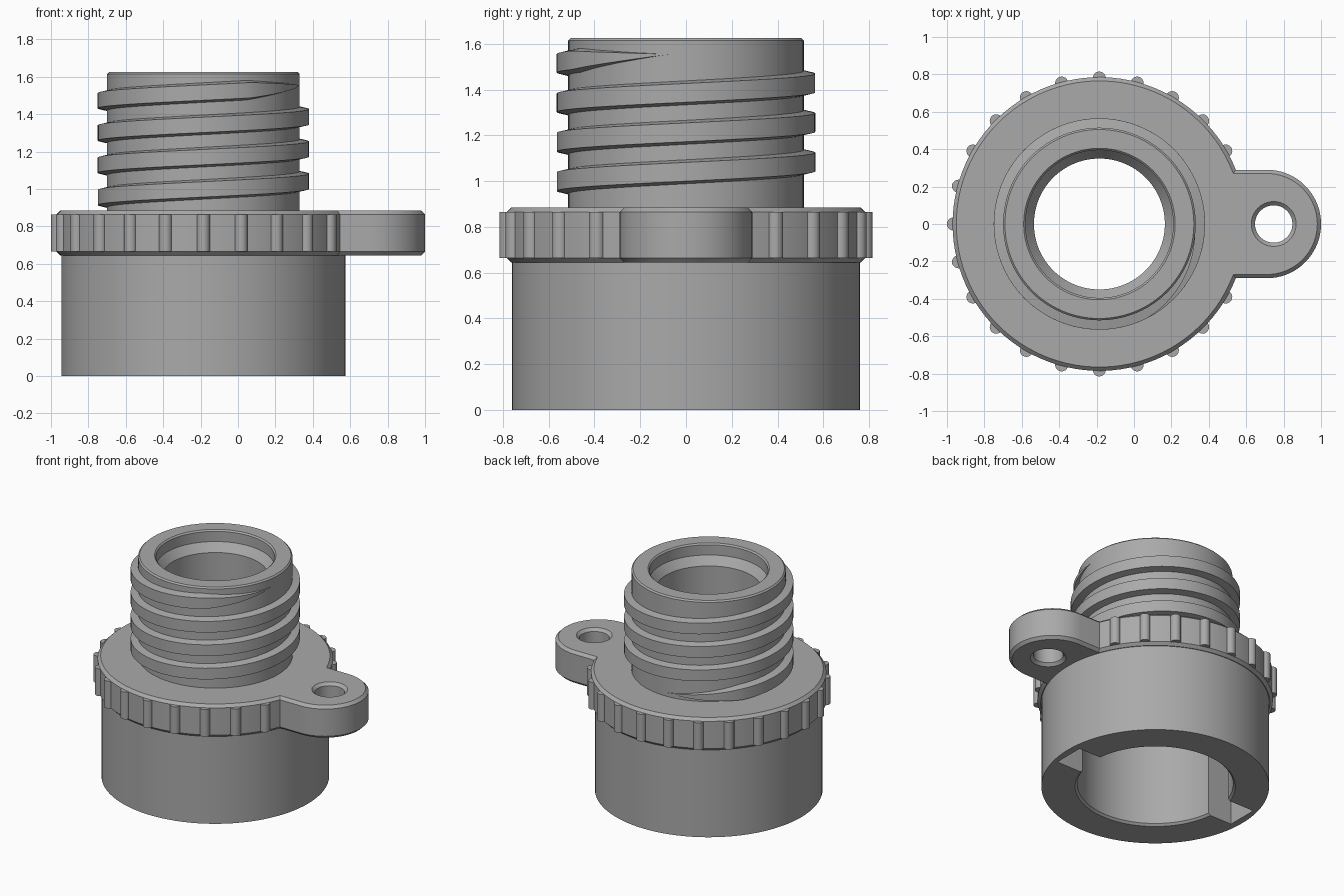
import bpy, bmesh, math
from mathutils import Matrix

if "Cube" in bpy.data.objects:
    bpy.data.objects.remove(bpy.data.objects["Cube"])

CX = -0.185          # x of the main axis
SEG = 96

grey = bpy.data.materials.new("grey_plastic")
grey.diffuse_color = (0.4, 0.4, 0.4, 1)
grey.use_nodes = True
grey.node_tree.nodes["Principled BSDF"].inputs["Base Color"].default_value = grey.diffuse_color


def finish(ob, angle=25):
    ob.data.materials.clear()
    ob.data.materials.append(grey)
    bpy.ops.object.select_all(action='DESELECT')
    ob.select_set(True)
    bpy.context.view_layer.objects.active = ob
    bpy.ops.object.shade_smooth_by_angle(angle=math.radians(angle))


def from_bmesh(name, bm):
    bmesh.ops.recalc_face_normals(bm, faces=bm.faces)
    me = bpy.data.meshes.new(name)
    bm.to_mesh(me)
    bm.free()
    ob = bpy.data.objects.new(name, me)
    bpy.context.collection.objects.link(ob)
    return ob


def loft(name, rings, closed):
    """Skin a list of equal closed rings, either looped or capped."""
    bm = bmesh.new()
    vs = [[bm.verts.new(p) for p in r] for r in rings]
    n = len(rings[0])
    for i in range(len(vs) if closed else len(vs) - 1):
        a, b = vs[i], vs[(i + 1) % len(vs)]
        for j in range(n):
            k = (j + 1) % n
            bm.faces.new((a[j], a[k], b[k], b[j]))
    if not closed:
        bm.faces.new(vs[0])
        bm.faces.new(vs[-1])
    return from_bmesh(name, bm)


def polar(r, a, z):
    return (CX + r * math.cos(a), r * math.sin(a), z)


# Hollow body: lower socket, neck and stepped bore as one turned profile
profile = [(0.535, 0), (0.76, 0), (0.76, 0.76), (0.515, 0.76), (0.515, 1.615),
           (0.505, 1.625), (0.405, 1.625), (0.395, 1.615), (0.395, 1.54),
           (0.35, 1.48), (0.35, 0.64), (0.52, 0.64), (0.52, 0.015)]
body = loft("body", [[polar(r, 2 * math.pi * i / SEG, z) for r, z in profile]
                     for i in range(SEG)], True)

# Two opposite key slots cut into the socket wall
bm = bmesh.new()
for s in (1, -1):
    m = Matrix.Translation((CX + s * 0.58, -s * 0.055, 0.175)) @ Matrix.Diagonal((0.26, 0.23, 0.55, 1))
    bmesh.ops.create_cube(bm, size=1, matrix=m)
cutter = from_bmesh("slot_cutter", bm)
cutter.hide_render = True
mod = body.modifiers.new("slots", 'BOOLEAN')
mod.operation, mod.solver, mod.object = 'DIFFERENCE', 'EXACT', cutter
bpy.context.view_layer.objects.active = body
bpy.ops.object.modifier_apply(modifier="slots")
bpy.data.objects.remove(cutter)
finish(body)


# Flange with side tab: chamfered outline with a bore and an eyelet hole
def arc(cx, r, a0, a1, n):
    return [(cx + r * math.cos(a0 + (a1 - a0) * i / n),
             r * math.sin(a0 + (a1 - a0) * i / n)) for i in range(n + 1)]


R, W = 0.785, 0.29
corner = math.asin(W / R)
outline = (arc(CX, R, corner, 2 * math.pi - corner, 90)
           + arc(0.71, W, -math.pi / 2, math.pi / 2, 36))
holes = [arc(CX, 0.45, 0, 2 * math.pi, 64)[:-1], arc(0.747, 0.1, 0, 2 * math.pi, 40)[:-1]]
cu = bpy.data.curves.new("flange", 'CURVE')
cu.dimensions, cu.fill_mode = '2D', 'BOTH'
for pts in [outline] + holes:
    sp = cu.splines.new('POLY')
    sp.points.add(len(pts) - 1)
    for p, (x, y) in zip(sp.points, pts):
        p.co = (x, y, 0, 1)
    sp.use_cyclic_u = True
cu.bevel_depth, cu.offset, cu.bevel_resolution, cu.extrude = 0.02, -0.02, 0, 0.1
flange = bpy.data.objects.new("flange", cu)
bpy.context.collection.objects.link(flange)
flange.location.z = 0.765
bpy.ops.object.select_all(action='DESELECT')
flange.select_set(True)
bpy.context.view_layer.objects.active = flange
bpy.ops.object.convert(target='MESH')
flange = bpy.context.view_layer.objects.active
bm = bmesh.new()
bm.from_mesh(flange.data)
bmesh.ops.remove_doubles(bm, verts=bm.verts, dist=0.0002)
bmesh.ops.recalc_face_normals(bm, faces=bm.faces)
bm.to_mesh(flange.data)
bm.free()
finish(flange)

# Grip ribs every 15 degrees, left out where the tab is
bm = bmesh.new()
for i in range(2, 23):
    bmesh.ops.create_cone(bm, cap_ends=True, segments=20, radius1=0.035, radius2=0.035, depth=0.2,
                          matrix=Matrix.Translation(polar(0.78, math.radians(15 * i), 0.765)))
finish(from_bmesh("grip_ribs", bm))

# External screw thread: trapezoid swept up a helix, fading out at both ends
START, END, FADE, PITCH = 93, 1432, 55, 0.1725
rings = []
steps = 360
for i in range(steps + 1):
    d = START + (END - START) * i / steps
    f = max(0.03, min(1, (d - START) / FADE, (END - d) / FADE))
    z = 0.955 + (d - 180) / 360 * PITCH
    a = math.radians(d)
    tip = 0.515 + 0.05 * f
    rings.append([polar(0.5, a, z - 0.056 * f), polar(tip, a, z - 0.041 * f),
                  polar(tip, a, z + 0.041 * f), polar(0.5, a, z + 0.056 * f)])
finish(loft("screw_thread", rings, False), 12)
